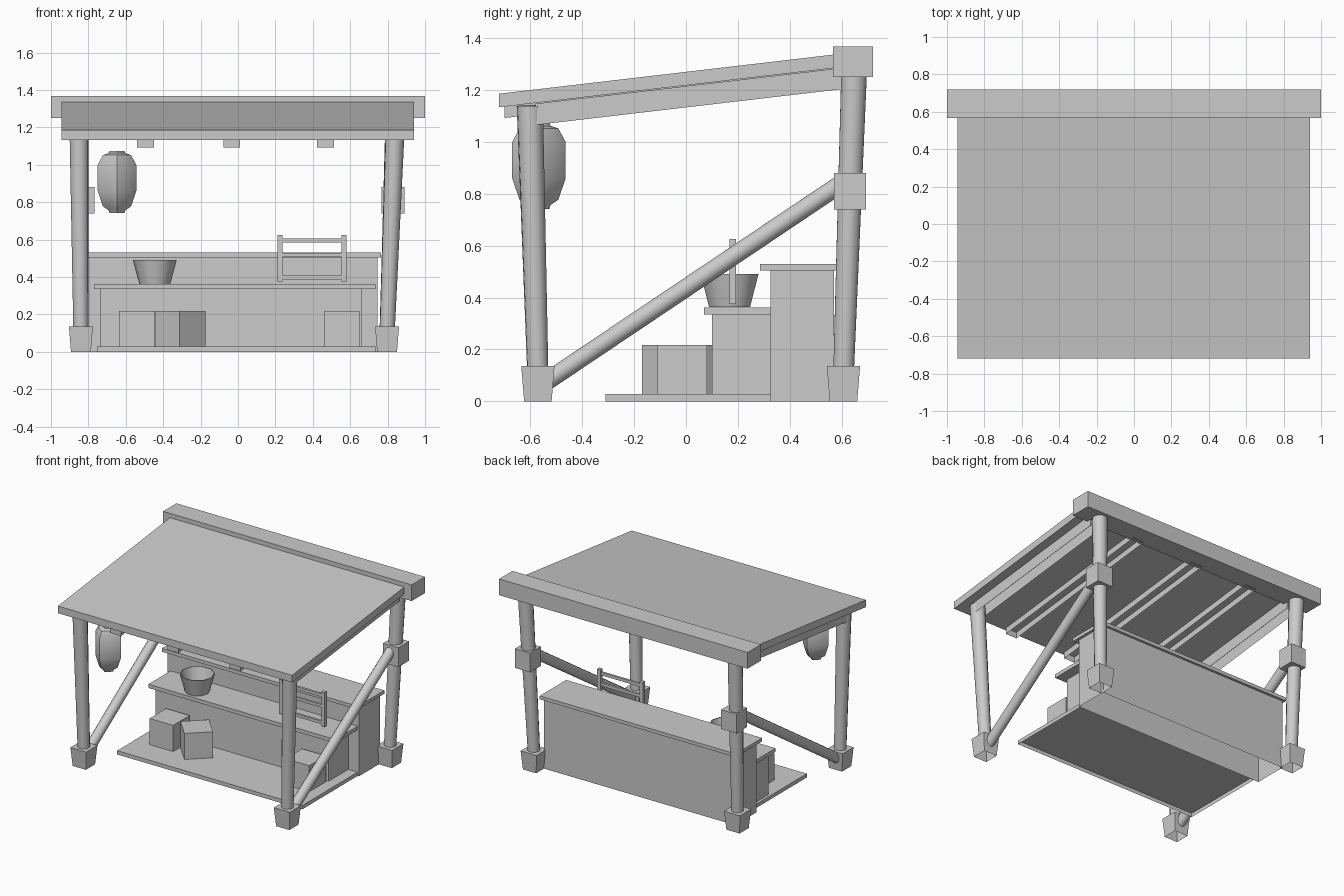
import bpy
import bmesh
import math
from mathutils import Matrix, Vector

cube = bpy.data.objects.get("Cube")
if cube:
    bpy.data.objects.remove(cube, do_unlink=True)

grey = bpy.data.materials.new("plain_grey")
grey.use_nodes = True
COLOUR = (0.6, 0.6, 0.6, 1)
grey.diffuse_color = COLOUR
grey.node_tree.nodes["Principled BSDF"].inputs["Base Color"].default_value = COLOUR


def finish(name, bm, smooth=False):
    """Turn a bmesh into a named object with the grey material."""
    mesh = bpy.data.meshes.new(name)
    bm.to_mesh(mesh)
    bm.free()
    mesh.materials.append(grey)
    if smooth:
        mesh.shade_smooth()
        mesh.set_sharp_from_angle(angle=math.radians(40))
    obj = bpy.data.objects.new(name, mesh)
    bpy.context.collection.objects.link(obj)
    return obj


def open_bottom(bm):
    """Remove the downward face."""
    bm.normal_update()
    low = [f for f in bm.faces if f.normal.z < -0.9]
    bmesh.ops.delete(bm, geom=low, context="FACES")


def prism(name, x0, x1, profile, hollow=False):
    """Extrude a (y, z) profile from x0 to x1."""
    bm = bmesh.new()
    face = bm.faces.new([bm.verts.new((x0, y, z)) for y, z in profile])
    moved = bmesh.ops.extrude_face_region(bm, geom=[face], use_keep_orig=True)["geom"]
    verts = [v for v in moved if isinstance(v, bmesh.types.BMVert)]
    bmesh.ops.translate(bm, verts=verts, vec=(x1 - x0, 0, 0))
    bmesh.ops.recalc_face_normals(bm, faces=bm.faces[:])
    if hollow:
        open_bottom(bm)
    return finish(name, bm)


def box(name, x, y, z, hollow=False):
    """Box from three (low, high) ranges."""
    corners = [(y[0], z[0]), (y[1], z[0]), (y[1], z[1]), (y[0], z[1])]
    return prism(name, x[0], x[1], corners, hollow)


def turned_box(name, centre, size, angle):
    bm = bmesh.new()
    bmesh.ops.create_cube(bm, size=1)
    bm.transform(Matrix.Translation(centre) @ Matrix.Rotation(math.radians(angle), 4, "Z")
                 @ Matrix.Diagonal((*size, 1)))
    return finish(name, bm)


def pole(name, start, end, r0, r1, sides=12):
    """Tapered round pole between two points."""
    a, b = Vector(start), Vector(end)
    bm = bmesh.new()
    bmesh.ops.create_cone(bm, cap_ends=True, segments=sides, radius1=r0, radius2=r1,
                          depth=(b - a).length)
    turn = (b - a).to_track_quat("Z", "Y").to_matrix().to_4x4()
    bm.transform(Matrix.Translation((a + b) / 2) @ turn)
    return finish(name, bm, smooth=True)


def lathe(name, centre, profile, sides, diagonal=1.0):
    """Spin an (r, z) profile around a vertical axis; diagonal pulls in the corners."""
    bm = bmesh.new()
    verts = [bm.verts.new((r, 0, z)) for r, z in profile]
    edges = [bm.edges.new(pair) for pair in zip(verts, verts[1:])]
    bmesh.ops.spin(bm, geom=verts + edges, cent=(0, 0, 0), axis=(0, 0, 1),
                   angle=math.tau, steps=sides)
    bmesh.ops.remove_doubles(bm, verts=bm.verts[:], dist=0.0005)
    bmesh.ops.recalc_face_normals(bm, faces=bm.faces[:])
    for v in bm.verts:
        pull = 1 - (1 - diagonal) * abs(math.sin(2 * math.atan2(v.co.y, v.co.x)))
        v.co.x = v.co.x * pull + centre[0]
        v.co.y = v.co.y * pull + centre[1]
    return finish(name, bm, smooth=True)


def foot(name, x, y):
    """Tapered square block, open underneath."""
    bm = bmesh.new()
    bmesh.ops.create_cone(bm, cap_ends=True, segments=4, radius1=0.053 * math.sqrt(2),
                          radius2=0.064 * math.sqrt(2), depth=0.136)
    bm.transform(Matrix.Translation((x, y, 0.068)) @ Matrix.Rotation(math.pi / 4, 4, "Z"))
    open_bottom(bm)
    return finish(name, bm)


def sloped(name, x0, x1, front, back, low, high, hollow=False):
    """Beam that follows the roof pitch; low and high are heights at y = 0."""
    pitch = 0.117
    return prism(name, x0, x1, [(front, low + pitch * front), (back, low + pitch * back),
                                (back, high + pitch * back), (front, high + pitch * front)], hollow)


# Roof
sloped("roof_panel", -0.945, 0.94, -0.72, 0.62, 1.218, 1.27)
box("ridge_beam", (-1, 1), (0.567, 0.72), (1.25, 1.368))
for i, x in enumerate((-0.495, -0.033, 0.467)):
    sloped(f"rafter_{i + 1}", x - 0.045, x + 0.045, -0.70, 0.60, 1.174, 1.218, hollow=True)

# Corner posts, feet, collars and braces
for side, foot_x, top_x in (("right", -0.84, -0.85), ("left", 0.797, 0.838)):
    mid_x = (foot_x + top_x) / 2
    sloped(f"{side}_roof_rail", top_x - 0.04, top_x + 0.04, -0.58, 0.60, 1.133, 1.215, hollow=True)
    for end, foot_y, top_y, top_z in (("front", -0.571, -0.602, 1.14), ("back", 0.607, 0.648, 1.27)):
        foot(f"{side}_{end}_foot", foot_x, foot_y)
        pole(f"{side}_{end}_post", (foot_x, foot_y, 0.10), (top_x, top_y, top_z), 0.041, 0.051)
    collar_x = -0.83 if side == "right" else 0.83
    turned_box(f"{side}_collar", (collar_x, 0.632, 0.81), (0.123, 0.123, 0.14), 0)
    pole(f"{side}_brace", (foot_x, -0.54, 0.075), (mid_x, 0.60, 0.84), 0.035, 0.035)

# Platform and stepped counters
box("platform", (-0.755, 0.735), (-0.31, 0.325), (0, 0.028), hollow=True)
box("back_counter", (-0.795, 0.745), (0.325, 0.57), (0, 0.505), hollow=True)
box("back_counter_top", (-0.812, 0.765), (0.285, 0.588), (0.505, 0.53))
box("front_counter", (-0.735, 0.66), (0.10, 0.325), (0.028, 0.335))
box("front_counter_top", (-0.77, 0.735), (0.07, 0.325), (0.335, 0.362))

# Crates
for name, x, y, angle in (("right_crate", -0.54, -0.015, 0),
                          ("turned_crate", -0.308, -0.035, 43),
                          ("left_crate", 0.555, -0.015, 0)):
    turned_box(name, (x, y, 0.123), (0.19, 0.19, 0.19), angle)

# Display rack
for side, x in (("right", 0.225), ("left", 0.567)):
    box(f"rack_{side}_post", (x - 0.013, x + 0.013), (0.167, 0.193), (0.375, 0.625))
for i, z in enumerate((0.397, 0.517, 0.595)):
    box(f"rack_rail_{i + 1}", (0.23, 0.56), (0.172, 0.188), (z - 0.011, z + 0.011))

# Bowl with a thin wall
lathe("bowl", (-0.445, 0.168), [(0, 0.363), (0.083, 0.363), (0.117, 0.49), (0.111, 0.49),
                                (0.078, 0.37), (0, 0.37)], 10)

# Hanging lantern
lathe("lantern", (-0.647, -0.567), [(0, 0.742), (0.04, 0.742), (0.045, 0.757), (0.075, 0.777),
                                    (0.103, 0.86), (0.103, 1.0), (0.075, 1.052),
                                    (0.045, 1.062), (0.04, 1.075), (0, 1.075)], 8, diagonal=0.83)
